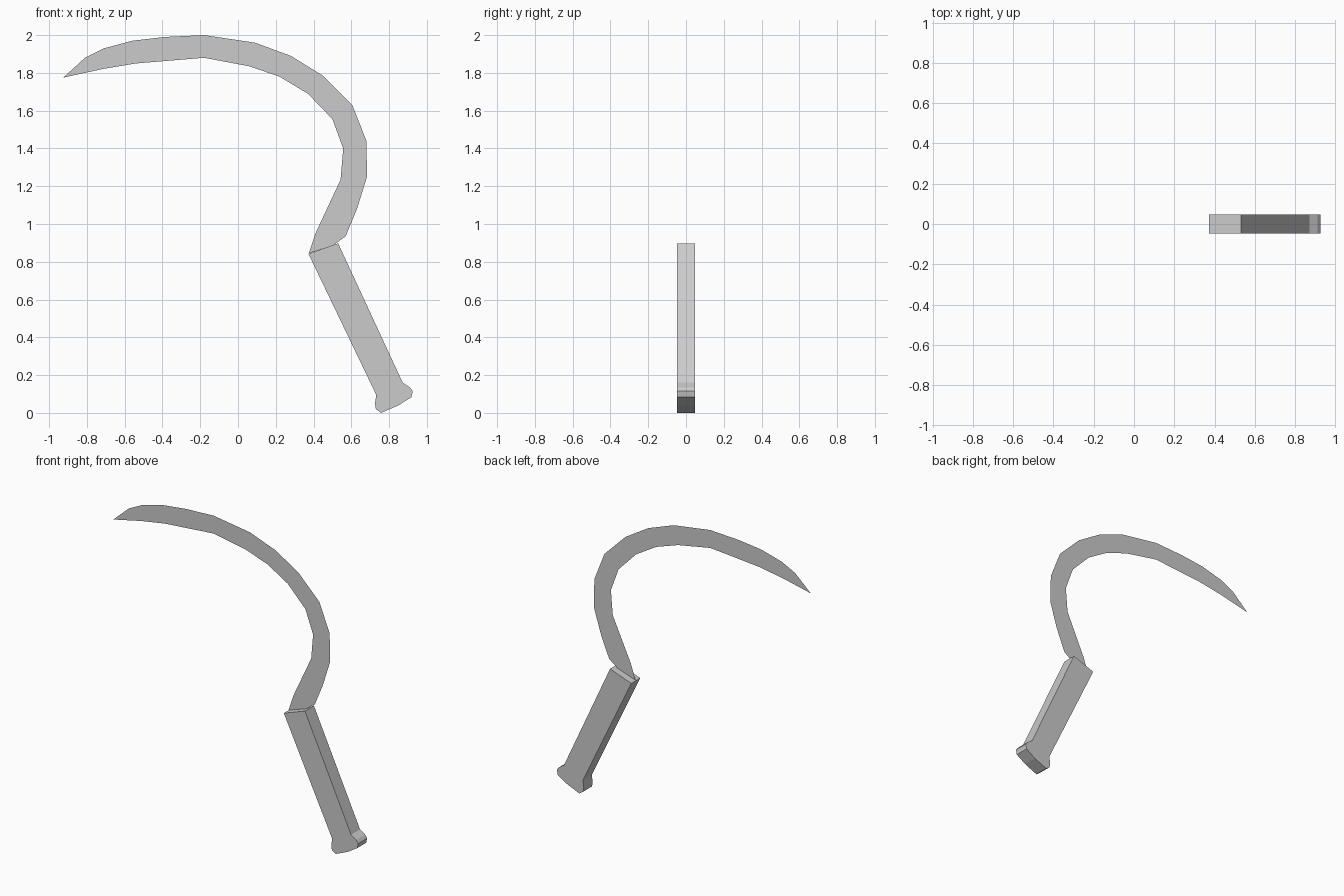
import bpy
import bmesh

cube = bpy.data.objects.get("Cube")
if cube:
    bpy.data.objects.remove(cube, do_unlink=True)

# One plain grey for the whole tool
grey = bpy.data.materials.new("plain_grey")
grey.use_nodes = True
colour = (0.6, 0.6, 0.6, 1.0)
grey.diffuse_color = colour
grey.node_tree.nodes["Principled BSDF"].inputs["Base Color"].default_value = colour


def plate(name, outline, depth=0.0):
    """Fill an x-z outline at y = 0, or extrude it to a centred slab."""
    bm = bmesh.new()
    face = bm.faces.new([bm.verts.new((x, -depth / 2, z)) for x, z in outline])
    face.normal_update()
    if face.normal.y > 0:
        face.normal_flip()
    if depth:
        extruded = bmesh.ops.extrude_face_region(
            bm, geom=[face], use_keep_orig=True)["geom"]
        verts = [g for g in extruded if isinstance(g, bmesh.types.BMVert)]
        bmesh.ops.translate(bm, verts=verts, vec=(0, depth, 0))
        bmesh.ops.recalc_face_normals(bm, faces=bm.faces)
    mesh = bpy.data.meshes.new(name)
    bm.to_mesh(mesh)
    bm.free()
    mesh.materials.append(grey)
    obj = bpy.data.objects.new(name, mesh)
    bpy.context.collection.objects.link(obj)
    return obj


# Blade: paper-thin crescent, outer edge from tip to neck, inner edge back
outer_edge = [(-0.925, 1.775), (-0.81, 1.88), (-0.71, 1.93), (-0.56, 1.97),
              (-0.39, 1.99), (-0.18, 2.0), (0.09, 1.96), (0.28, 1.89),
              (0.45, 1.785), (0.605, 1.63), (0.68, 1.44), (0.683, 1.25),
              (0.63, 1.08), (0.57, 0.935), (0.505, 0.888)]
inner_edge = [(0.375, 0.845), (0.41, 0.95), (0.543, 1.235), (0.557, 1.4),
              (0.5, 1.555), (0.37, 1.69), (0.22, 1.78), (0.06, 1.835),
              (-0.18, 1.88), (-0.54, 1.85), (-0.72, 1.82)]
plate("blade", outer_edge + inner_edge)

# Handle: straight slab with a flared butt
handle = [(0.373, 0.842), (0.53, 0.898), (0.872, 0.16), (0.91, 0.135),
          (0.925, 0.115), (0.918, 0.083), (0.85, 0.04), (0.757, 0.0),
          (0.73, 0.02), (0.725, 0.05), (0.732, 0.095)]
plate("handle", handle, depth=0.095)
